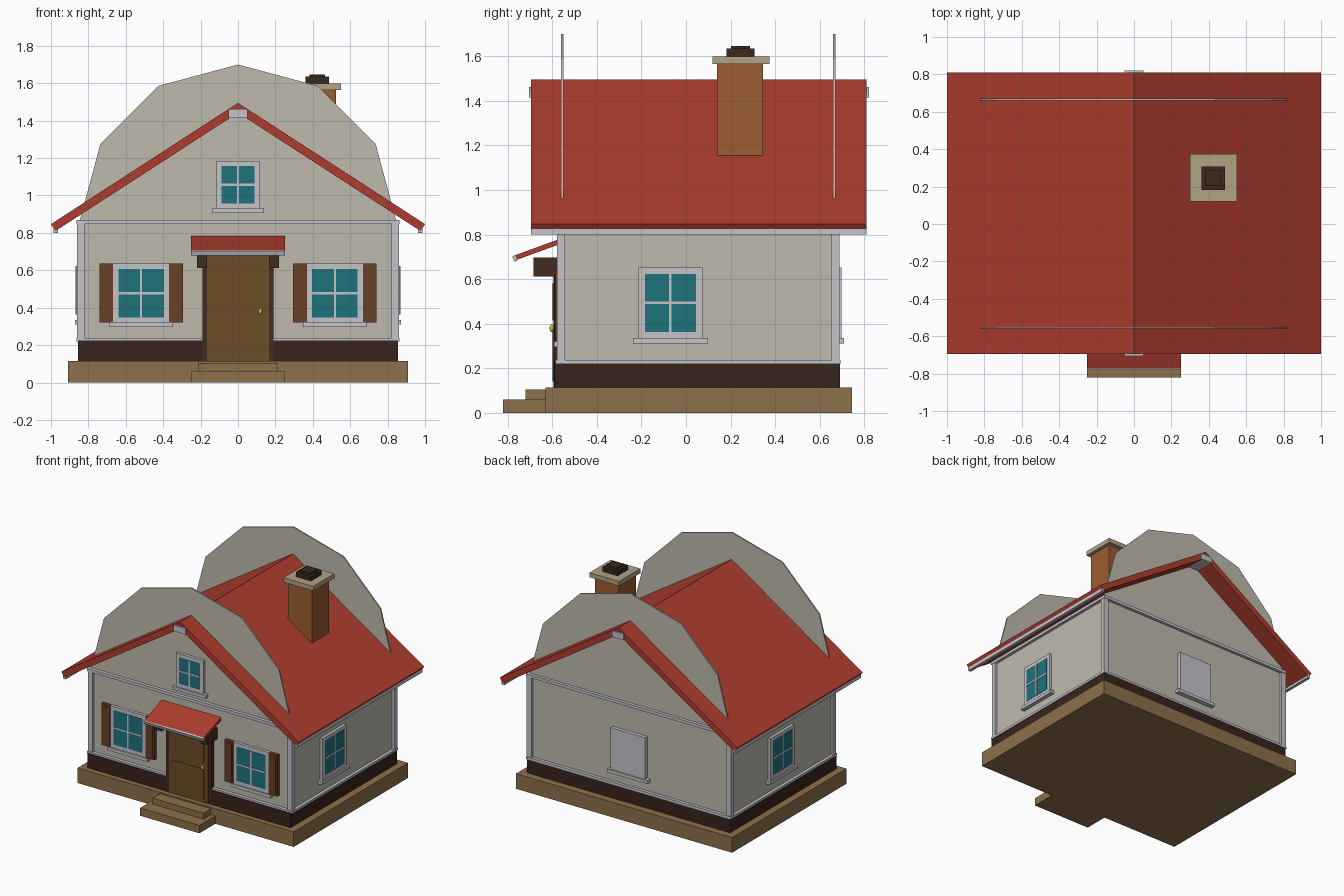
import bpy, bmesh
from math import sin, cos, pi, radians
from mathutils import Matrix, Vector

if "Cube" in bpy.data.objects:
    bpy.data.objects.remove(bpy.data.objects["Cube"])

COL = dict(
    wall=(0.52, 0.49, 0.42), trim=(0.55, 0.55, 0.59), roof=(0.42, 0.045, 0.028),
    stone=(0.27, 0.16, 0.07), plinth=(0.04, 0.018, 0.012), glass=(0.013, 0.17, 0.20),
    brick=(0.33, 0.11, 0.03), cap=(0.45, 0.36, 0.24), flue=(0.04, 0.022, 0.012),
    shutter=(0.14, 0.05, 0.02), door=(0.15, 0.075, 0.02), frame=(0.055, 0.025, 0.013),
    knob=(0.7, 0.5, 0.05))
MATS = {}
for key, c in COL.items():
    MATS[key] = bpy.data.materials.new(key)
    MATS[key].diffuse_color = (*c, 1)


def finish(name, bm, col):
    bmesh.ops.recalc_face_normals(bm, faces=bm.faces[:])
    me = bpy.data.meshes.new(name)
    bm.to_mesh(me)
    bm.free()
    me.materials.append(MATS[col])
    ob = bpy.data.objects.new(name, me)
    bpy.context.collection.objects.link(ob)
    return ob


def box(name, x, y, z, col, mat=Matrix()):
    """Box from three (low, high) ranges, optionally placed by a matrix."""
    bm = bmesh.new()
    size = Matrix.Diagonal((x[1] - x[0], y[1] - y[0], z[1] - z[0], 1))
    mid = Matrix.Translation([(a + b) / 2 for a, b in (x, y, z)])
    bmesh.ops.create_cube(bm, size=1, matrix=mat @ mid @ size)
    return finish(name, bm, col)


def prism(name, pts, y0, y1, col):
    """Extrude an x-z profile along y."""
    bm = bmesh.new()
    f = bm.faces.new([bm.verts.new((x, y0, z)) for x, z in pts])
    r = bmesh.ops.extrude_face_region(bm, geom=[f])
    bmesh.ops.translate(bm, vec=(0, y1 - y0, 0),
                        verts=[v for v in r['geom'] if isinstance(v, bmesh.types.BMVert)])
    return finish(name, bm, col)


WX, Y0, Y1 = 0.84, -0.56, 0.67   # wall extents

# Base, steps, plinth and walls
box("base_slab", (-0.91, 0.91), (-0.63, 0.745), (0, 0.115), "stone")
box("lower_step", (-0.25, 0.25), (-0.82, -0.6), (0, 0.06), "stone")
box("upper_step", (-0.215, 0.215), (-0.72, -0.6), (0, 0.105), "stone")
box("plinth", (-0.855, 0.855), (-0.59, 0.69), (0.115, 0.225), "plinth")
box("walls", (-WX, WX), (Y0, Y1), (0.2, 0.86), "wall")

# Trim bands and corner posts
for name, z in (("lower", (0.22, 0.238)), ("upper", (0.847, 0.869))):
    box(name + "_trim_band", (-0.863, 0.863), (-0.585, 0.693), z, "trim")
for sx in (-1, 1):
    for y in (Y0, Y1):
        px = sx * WX
        box("corner_post", (px - 0.02, px + 0.02), (y - 0.018, y + 0.018), (0.225, 0.86), "trim")

# Rounded gable panels: upper half of a twelve-sided disc
arc = [(0.85 * cos(i * pi / 6), 0.85 + 0.85 * sin(i * pi / 6)) for i in range(7)]
prism("front_gable", arc, Y0, Y0 + 0.01, "wall")
prism("back_gable", arc, Y1 - 0.01, Y1, "wall")

# Roof chevron, eave boards and ridge board
prism("roof", [(-1, 0.847), (0, 1.495), (1, 0.847), (0.976, 0.81), (0, 1.442), (-0.976, 0.81)],
      -0.695, 0.81, "roof")
for s in (-1, 1):
    box("eave_board", sorted((s * 0.962, s * 0.986)), (-0.695, 0.81), (0.80, 0.828), "trim")
box("ridge_board", (-0.05, 0.05), (-0.705, 0.82), (1.415, 1.462), "trim")

# Chimney
box("chimney", (0.325, 0.525), (0.14, 0.345), (1.1, 1.57), "brick")
box("chimney_cap", (0.3, 0.55), (0.12, 0.375), (1.565, 1.6), "cap")
box("chimney_flue", (0.36, 0.487), (0.182, 0.308), (1.6, 1.635), "flue")
box("flue_top", (0.381, 0.466), (0.203, 0.287), (1.63, 1.647), "flue")


def window(name, pos, turn, w, z, sill=0.025, glazed=True, border=0.028):
    """Window on a wall; local -y points outward, w is the half width."""
    m = Matrix.Translation((*pos, 0)) @ Matrix.Rotation(radians(turn), 4, 'Z')
    b = border
    box(name + "_frame", (-w, w), (-0.022, 0.005), z, "trim", m)
    box(name + "_sill", (-w - sill, w + sill), (-0.032, 0.005), (z[0] - 0.024, z[0]), "trim", m)
    if glazed:
        box(name + "_glass", (-w + b, w - b), (-0.024, 0), (z[0] + b, z[1] - b), "glass", m)
        zc = (z[0] + z[1]) / 2
        box(name + "_upright_bar", (-0.006, 0.006), (-0.028, 0), (z[0] + b, z[1] - b), "trim", m)
        box(name + "_cross_bar", (-w + b, w - b), (-0.028, 0), (zc - 0.006, zc + 0.006), "trim", m)


# Windows on all sides
for s in (-1, 1):
    x = s * 0.518
    window("front_window", (x, Y0), 0, 0.15, (0.32, 0.635), 0.02)
    window("side_window", (s * WX, -s * 0.07), s * 90, 0.143, (0.335, 0.652), 0.025)
    for t in (-1, 1):
        c = x + t * 0.186
        box("shutter", (c - 0.037, c + 0.037), (-0.585, -0.555), (0.32, 0.635), "shutter")
        box("shutter_panel", (c - 0.025, c + 0.025), (-0.589, -0.57), (0.335, 0.62), "shutter")
window("gable_window", (0, Y0), 0, 0.115, (0.93, 1.185))
window("back_window", (0, Y1 + 0.006), 180, 0.145, (0.335, 0.652), glazed=False)

# Door with panels, frame and knob
box("door_frame", (-0.19, 0.19), (-0.592, -0.55), (0.115, 0.695), "frame")
box("door", (-0.165, 0.165), (-0.595, -0.56), (0.115, 0.68), "door")
for z in ((0.14, 0.37), (0.415, 0.58)):
    box("door_panel", (-0.13, 0.13), (-0.599, -0.58), z, "door")
bm = bmesh.new()
bmesh.ops.create_uvsphere(bm, u_segments=12, v_segments=8, radius=1,
                          matrix=Matrix.Translation((0.12, -0.602, 0.38)) @ Matrix.Diagonal((0.01, 0.01, 0.018, 1)))
for f in bm.faces:
    f.smooth = True
finish("door_knob", bm, "knob")

# Door canopy: brackets, sloped slab and front trim
for s in (-1, 1):
    box("canopy_bracket", sorted((s * 0.165, s * 0.22)), (-0.685, -0.56), (0.612, 0.698), "frame")
tilt = Matrix.Translation((0, -0.56, 0.77)) @ Matrix.Rotation(radians(20), 4, 'X')
box("canopy_roof", (-0.25, 0.25), (-0.222, 0.01), (-0.01, 0.012), "roof", tilt)
box("canopy_trim", (-0.252, 0.252), (-0.229, -0.215), (-0.014, 0.012), "trim", tilt)

for m in bpy.data.materials:
    if m.users and not m.is_grease_pencil:
        m.use_nodes = True
        m.node_tree.nodes["Principled BSDF"].inputs["Base Color"].default_value = m.diffuse_color
